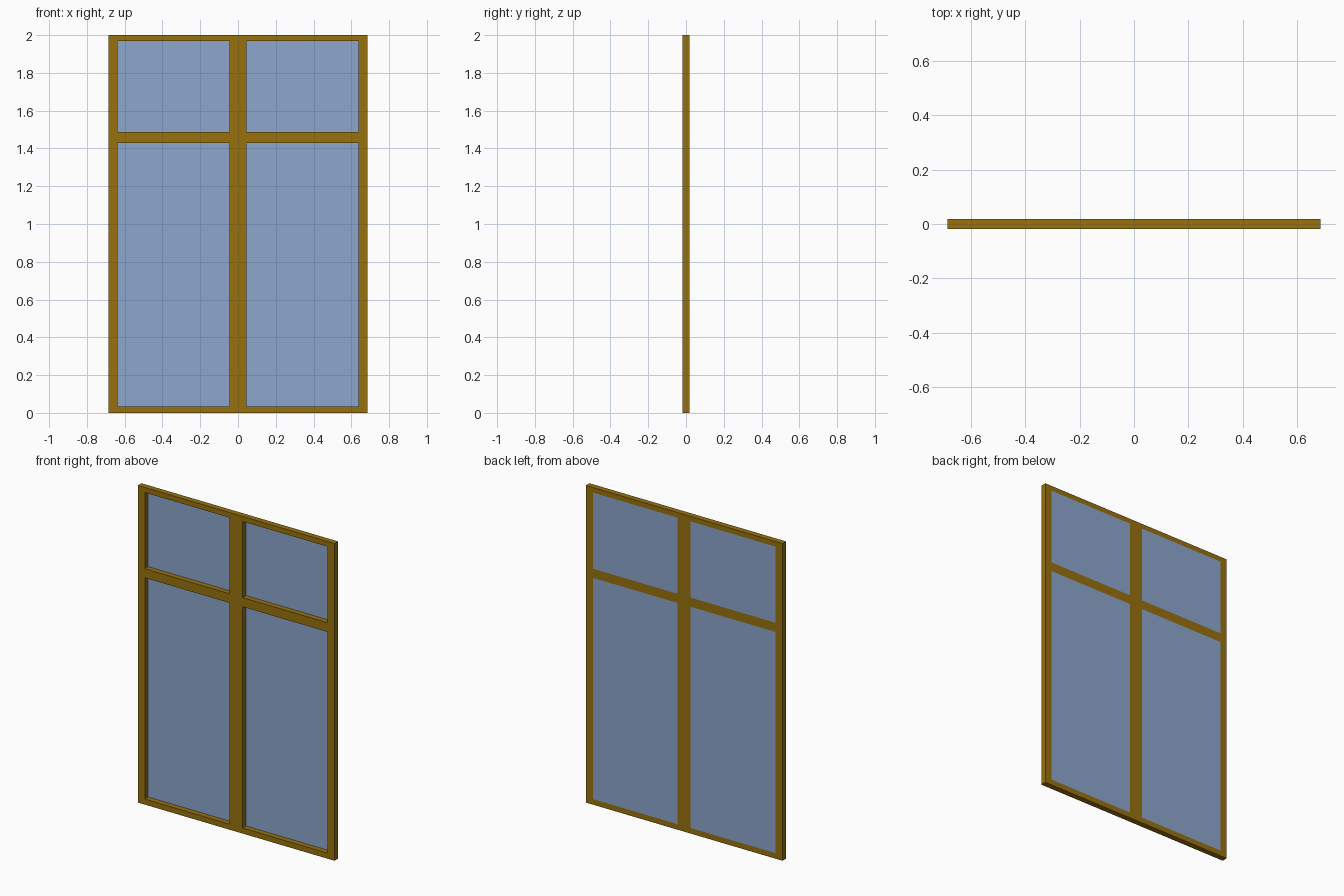
import bpy
import bmesh

cube = bpy.data.objects.get("Cube")
if cube:
    bpy.data.objects.remove(cube, do_unlink=True)

# Member edges across the width and up the height
XS = [-0.686, -0.638, -0.045, 0.045, 0.638, 0.686]
ZS = [0, 0.035, 1.43, 1.488, 1.968, 2]
HALF = 0.018
GLASS = 0.002


def material(name, color):
    mat = bpy.data.materials.new(name)
    mat.use_nodes = True
    mat.diffuse_color = color
    bsdf = mat.node_tree.nodes["Principled BSDF"]
    bsdf.inputs["Base Color"].default_value = color
    bsdf.inputs["Roughness"].default_value = 0.6
    return mat


def is_opening(i, k):
    return i % 2 == 1 and k % 2 == 1


def slab(name, cells, y_front, y_back, mat):
    """Extrude the chosen grid cells from y_front to y_back as one mesh."""
    bm = bmesh.new()
    grid = {}

    def vert(i, k):
        if (i, k) not in grid:
            grid[i, k] = bm.verts.new((XS[i], y_front, ZS[k]))
        return grid[i, k]

    for i, k in cells:
        bm.faces.new([vert(i, k), vert(i + 1, k), vert(i + 1, k + 1), vert(i, k + 1)])
    front = bm.faces[:]
    back = bmesh.ops.extrude_face_region(bm, geom=front, use_keep_orig=True)["geom"]
    moved = [v for v in back if isinstance(v, bmesh.types.BMVert)]
    bmesh.ops.translate(bm, vec=(0, y_back - y_front, 0), verts=moved)
    bmesh.ops.recalc_face_normals(bm, faces=bm.faces)
    # Merge the flat cells so that no seams cross the members
    bmesh.ops.dissolve_limit(bm, angle_limit=0.01, verts=bm.verts, edges=bm.edges)
    mesh = bpy.data.meshes.new(name)
    bm.to_mesh(mesh)
    bm.free()
    mesh.materials.append(mat)
    obj = bpy.data.objects.new(name, mesh)
    bpy.context.collection.objects.link(obj)
    return obj


wood = material("golden brown wood", (0.31, 0.165, 0.004, 1))
glass = material("pale blue glass", (0.27, 0.38, 0.61, 1))

# Frame with its mullion and transom
count = len(XS) - 1
cells = [(i, k) for i in range(count) for k in range(count)]
slab("window_frame", [c for c in cells if not is_opening(*c)], -HALF, HALF, wood)

# Panes, flush with the back of the frame
for i, side in ((1, "right"), (3, "left")):
    for k, level in ((1, "lower"), (3, "upper")):
        slab(f"{level}_{side}_pane", [(i, k)], HALF - GLASS, HALF, glass)
